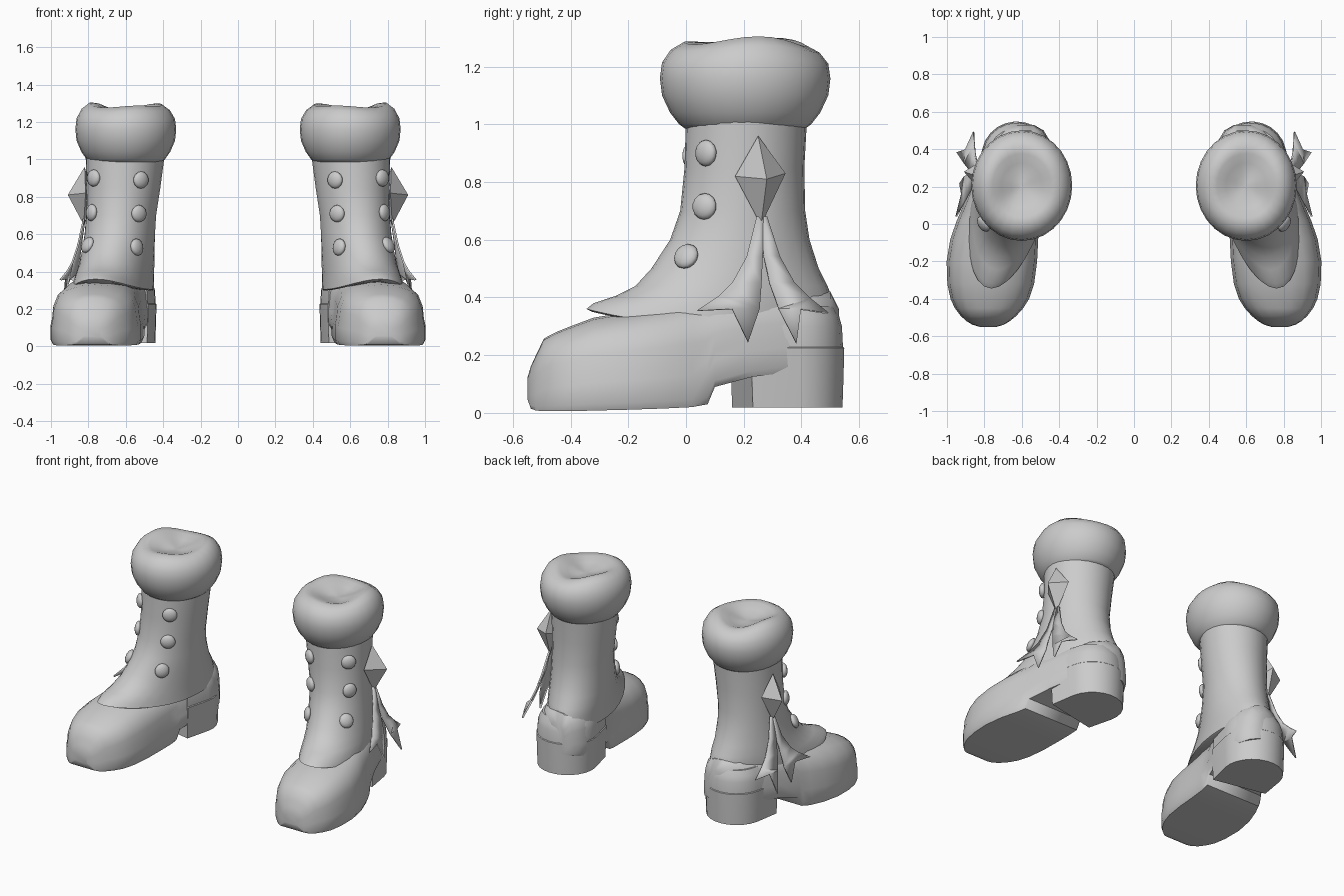
import bpy, bmesh, math
from mathutils import Vector
from mathutils.bvhtree import BVHTree

grey = bpy.data.materials.new("grey leather")
grey.diffuse_color = (0.6, 0.6, 0.6, 1)


def finish(name, bm, angle=40):
    """Turn a bmesh into a smooth-shaded object, mirrored for the other boot."""
    bmesh.ops.recalc_face_normals(bm, faces=bm.faces)
    me = bpy.data.meshes.new(name)
    bm.to_mesh(me)
    bm.free()
    me.materials.append(grey)
    ob = bpy.data.objects.new(name, me)
    bpy.context.collection.objects.link(ob)
    bpy.ops.object.select_all(action='DESELECT')
    ob.select_set(True)
    bpy.context.view_layer.objects.active = ob
    if angle:
        bpy.ops.object.shade_smooth_by_angle(angle=math.radians(angle))
    mod = ob.modifiers.new("other boot", 'MIRROR')
    mod.use_axis[0] = True
    mod.use_mirror_merge = False
    return ob


def loft(rings):
    """Skin a list of closed rings and cap both ends."""
    bm = bmesh.new()
    vs = [[bm.verts.new(p) for p in r] for r in rings]
    n = len(vs[0])
    for a, b in zip(vs, vs[1:]):
        for i in range(n):
            j = (i + 1) % n
            bm.faces.new((a[i], a[j], b[j], b[i]))
    bm.faces.new(vs[0])
    bm.faces.new(vs[-1])
    return bm


N = 28
angles = [2 * math.pi * i / N for i in range(N)]

# Foot: cross-sections along y (y, centre x, half width, bottom, top)
half = [(0.95, 0), (1, 0.07), (1.0, 0.30), (0.965, 0.42), (0.94, 0.6),
        (0.84, 0.78), (0.63, 0.91), (0.33, 0.98)]
section = half + [(0, 1)] + [(-u, f) for u, f in reversed(half)]
stations = [(-0.55, 0.78, 0.045, 0.05, 0.12), (-0.538, 0.78, 0.085, 0.015, 0.16),
            (-0.52, 0.78, 0.115, 0.008, 0.20), (-0.492, 0.778, 0.148, 0.006, 0.258),
            (-0.45, 0.775, 0.183, 0.006, 0.28), (-0.40, 0.771, 0.21, 0.006, 0.30),
            (-0.32, 0.766, 0.232, 0.008, 0.33),
            (-0.20, 0.76, 0.242, 0.011, 0.35), (-0.08, 0.747, 0.235, 0.015, 0.37),
            (0.02, 0.727, 0.22, 0.02, 0.39), (0.075, 0.712, 0.211, 0.03, 0.40),
            (0.10, 0.705, 0.208, 0.09, 0.40), (0.23, 0.662, 0.197, 0.125, 0.42),
            (0.35, 0.63, 0.19, 0.14, 0.43), (0.44, 0.61, 0.163, 0.14, 0.43),
            (0.50, 0.598, 0.115, 0.15, 0.42), (0.53, 0.59, 0.055, 0.16, 0.36)]
finish("foot", loft([[(c + u * w, y, b + f * (t - b)) for u, f in section]
                     for y, c, w, b, t in stations]), 50)


# Heel: D shaped block with a shallow step, rounded off into the shaft
def heel_ring(z, grow):
    pts = [(-0.18, 0.19), (-0.06, 0.19), (0.06, 0.19), (0.18, 0.19)]
    pts += [(0.187 * math.cos(a), 0.36 + 0.185 * math.sin(a))
            for a in [math.pi * i / 12 for i in range(13)]]
    return [(0.626 + u * grow - 0.2 * (v - 0.36), 0.36 + (v - 0.36) * grow + 0.2 * u, z)
            for u, v in pts]


finish("heel", loft([heel_ring(z, g) for z, g in [
    (0.018, 0.965), (0.12, 0.985), (0.225, 1.0), (0.229, 0.975),
    (0.30, 0.955), (0.335, 0.90), (0.37, 0.8)]]))

# Shaft: rings (z, centre x, front y, back y, half width, lift of front hem, turn)
levels = [(0.30, 0.672, -0.325, 0.512, 0.195, 0.05, 0.21),
          (0.305, 0.672, -0.345, 0.518, 0.203, 0.055, 0.21),
          (0.335, 0.67, -0.32, 0.517, 0.202, 0.045, 0.21),
          (0.39, 0.66, -0.245, 0.51, 0.198, 0.015, 0.19),
          (0.44, 0.65, -0.175, 0.49, 0.196, 0, 0.17),
          (0.50, 0.643, -0.12, 0.46, 0.192, 0, 0.14),
          (0.60, 0.632, -0.055, 0.428, 0.188, 0, 0.09),
          (0.70, 0.625, -0.02, 0.413, 0.187, 0, 0.06),
          (0.85, 0.612, -0.005, 0.41, 0.197, 0, 0.04),
          (1.03, 0.603, 0.0, 0.42, 0.212, 0, 0.03)]
rings = []
for z, cx, y0, y1, w, lift, turn in levels:
    yc, ry = (y0 + y1) / 2, (y1 - y0) / 2
    ring = []
    for a in angles:
        s, front = math.sin(a), max(0, -math.sin(a))
        ring.append((cx + w * (1 - turn * 0.5 * front) * math.cos(a) - turn * ry * s,
                     yc + ry * s, z + lift * front ** 2))
    rings.append(ring)
bm = loft(rings)
bm.normal_update()
tree = BVHTree.FromBMesh(bm)
finish("shaft", bm, 50)

# Cuff: puffy collar with an uneven, sunken top (z, radius, unevenness)
cuff = [(0.985, 0.20, 0), (1.0, 0.22, 0), (1.04, 0.25, 0), (1.10, 0.277, 0),
        (1.16, 0.284, 0.1), (1.215, 0.277, 0.3), (1.26, 0.248, 0.7), (1.287, 0.205, 1),
        (1.283, 0.165, 1), (1.262, 0.115, 0.8), (1.245, 0.06, 0.4), (1.24, 0.02, 0)]


def lump(a):
    return 0.010 * math.cos(2 * a) + 0.009 * math.sin(3 * a + 0.6)


finish("cuff", loft([[(0.6 + 0.95 * r * math.cos(a), 0.205 + 1.04 * r * math.sin(a),
                       z + k * lump(a)) for a in angles] for z, r, k in cuff]), 60)

# Buttons: flattened domes set on the shaft surface
bm = bmesh.new()
for x, z in [(0.768, 0.90), (0.778, 0.715), (0.80, 0.54),
             (0.522, 0.89), (0.533, 0.71), (0.545, 0.53)]:
    hit, nrm, _, _ = tree.ray_cast(Vector((x, -2, z)), Vector((0, 1, 0)))
    if hit is None:
        continue
    if nrm.y > 0:
        nrm = -nrm
    new = bmesh.ops.create_uvsphere(bm, u_segments=14, v_segments=8, radius=0.046)["verts"]
    rot = nrm.to_track_quat('Z', 'Y')
    for v in new:
        v.co = hit + nrm * 0.006 + rot @ Vector((v.co.x, v.co.y, v.co.z * 0.5))
finish("buttons", bm, 60)

# Diamond ornament: faceted gem on the outer side
bm = bmesh.new()
rim = [bm.verts.new(p) for p in [(0.82, 0.25, 0.96), (0.80, 0.345, 0.83),
                                 (0.825, 0.26, 0.65), (0.815, 0.17, 0.82)]]
for x in (0.91, 0.78):
    peak = bm.verts.new((x, 0.28, 0.81))
    for i in range(4):
        bm.faces.new((rim[i], rim[(i + 1) % 4], peak))
finish("diamond", bm, 0)

# Ribbon tails: swallow-tailed strips, pairs of edge points (x, y, z), then the notch
tails = {
    "front_ribbon": ([((0.825, 0.245, 0.68), (0.825, 0.268, 0.68)),
                      ((0.855, 0.21, 0.54), (0.855, 0.266, 0.54)),
                      ((0.885, 0.16, 0.45), (0.885, 0.262, 0.45)),
                      ((0.91, 0.115, 0.405), (0.905, 0.255, 0.36)),
                      ((0.95, 0.04, 0.355), (0.93, 0.215, 0.245))], (0.92, 0.16, 0.36)),
    "back_ribbon": ([((0.825, 0.262, 0.68), (0.82, 0.28, 0.68)),
                     ((0.853, 0.268, 0.55), (0.84, 0.325, 0.54)),
                     ((0.88, 0.29, 0.45), (0.85, 0.375, 0.45)),
                     ((0.905, 0.322, 0.36), (0.855, 0.43, 0.395)),
                     ((0.945, 0.383, 0.24), (0.857, 0.492, 0.345))], (0.90, 0.398, 0.36))}
for name, (pairs, cut) in tails.items():
    bm = bmesh.new()
    vs = [[bm.verts.new(p) for p in pair] for pair in pairs]
    notch = bm.verts.new(cut)
    for a, b in zip(vs[:3], vs[1:4]):
        bm.faces.new((a[0], a[1], b[1], b[0]))
    bm.faces.new((vs[3][0], notch, vs[4][0]))
    bm.faces.new((vs[3][0], vs[3][1], notch))
    bm.faces.new((vs[3][1], vs[4][1], notch))
    ob = finish(name, bm, 30)
    thick = ob.modifiers.new("thickness", 'SOLIDIFY')
    thick.thickness = 0.01
    thick.offset = 0
